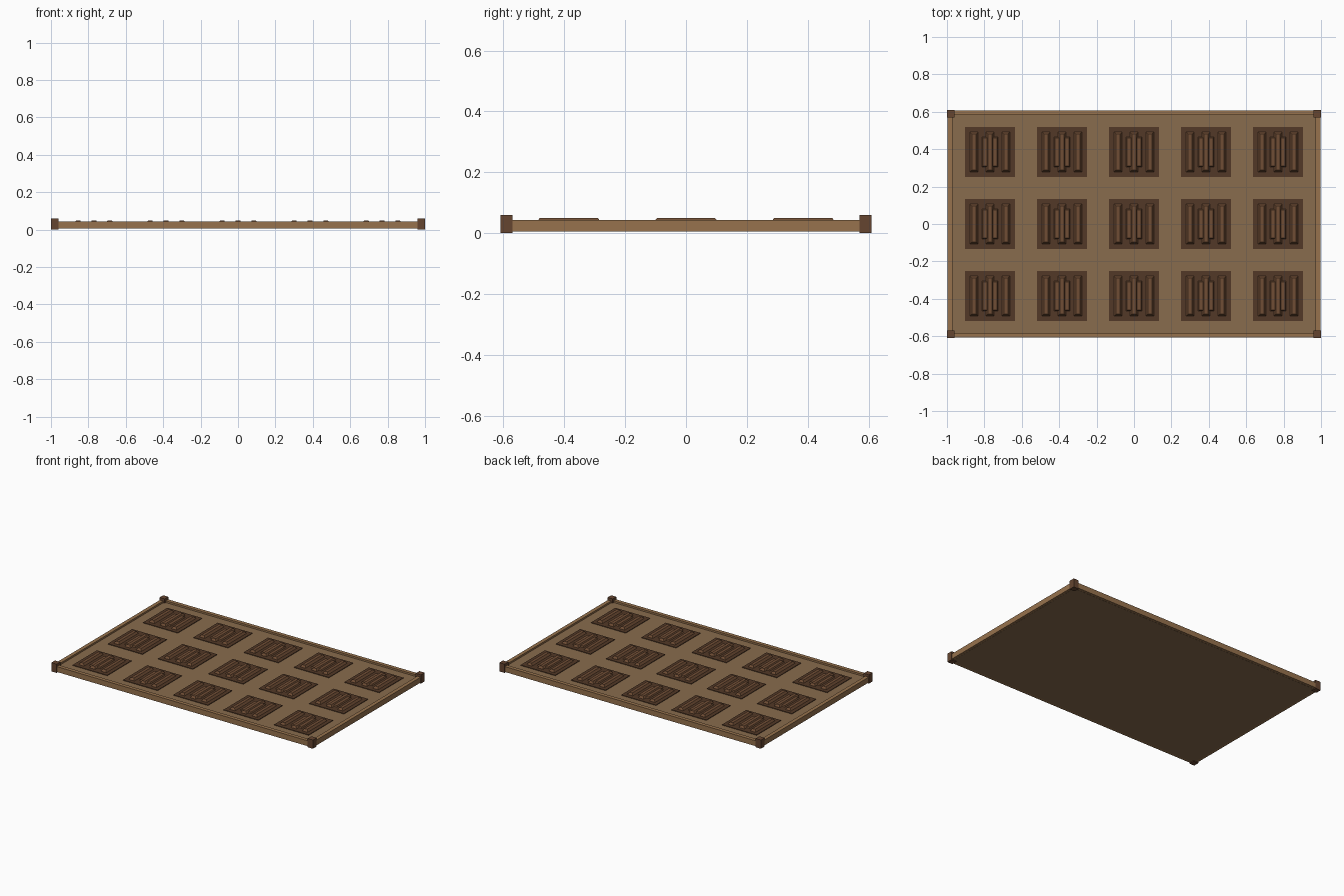
import bpy, bmesh

if "Cube" in bpy.data.objects:
    bpy.data.objects.remove(bpy.data.objects["Cube"])

def material(name, rgb):
    m = bpy.data.materials.new(name)
    m.diffuse_color = (*rgb, 1)
    m.use_nodes = True
    m.node_tree.nodes["Principled BSDF"].inputs["Base Color"].default_value = m.diffuse_color
    return m

OAK = material("oak", (0.25, 0.15, 0.075))
RAIL = material("rail_wood", (0.31, 0.17, 0.075))
DARK = material("dark_wood", (0.085, 0.04, 0.02))
BAR = material("bar_wood", (0.16, 0.075, 0.035))
POST = material("post_wood", (0.13, 0.06, 0.03))

def block(name, x, y, z0, z1, w, d, mat, taper=0.0):
    """Box given by centre, height range and size; taper pulls in the top."""
    bm = bmesh.new()
    bmesh.ops.create_cube(bm, size=1)
    for v in bm.verts:
        top = v.co.z > 0
        t = taper if top else 0
        v.co.x *= w - 2 * t
        v.co.y *= d - 2 * t
        v.co.z = z1 if top else z0
    me = bpy.data.meshes.new(name)
    bm.to_mesh(me)
    bm.free()
    me.materials.append(mat)
    ob = bpy.data.objects.new(name, me)
    ob.location = (x, y, 0)
    bpy.context.collection.objects.link(ob)
    return ob

# Base board
block("board", 0, 0, 0.005, 0.031, 1.96, 1.18, OAK)

# Edge rails and corner posts
for s in (-1, 1):
    block("long_rail", 0, s * 0.595, 0.006, 0.043, 1.94, 0.026, RAIL)
    block("short_rail", s * 0.984, 0, 0.006, 0.043, 0.026, 1.16, RAIL)
    for t in (-1, 1):
        block("corner_post", s * 0.98, t * 0.59, 0, 0.06, 0.04, 0.04, POST)

# Grid of decorated panels: dark tile, low centre block, three raised bars
for i in range(-2, 3):
    for j in range(-1, 2):
        x, y = i * 0.385, j * 0.385
        block("panel", x, y, 0.028, 0.035, 0.265, 0.265, DARK)
        block("panel_centre", x, y, 0.035, 0.042, 0.085, 0.16, BAR, 0.005)
        for k in (-1, 0, 1):
            block("panel_bar", x + k * 0.085, y, 0.035, 0.049, 0.042, 0.212, BAR, 0.01)
